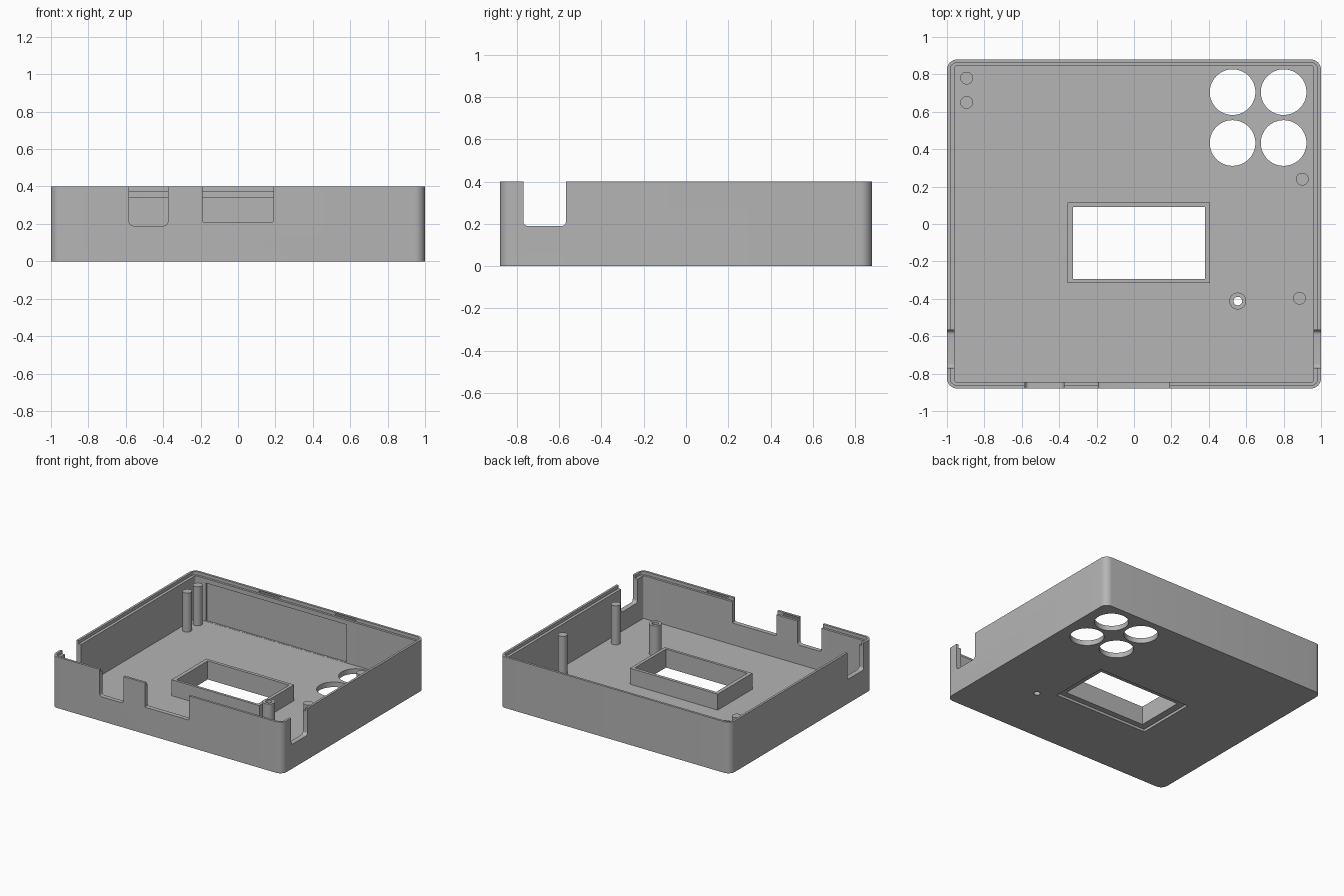
import bpy
import bmesh
import math

cube = bpy.data.objects.get("Cube")
if cube:
    bpy.data.objects.remove(cube, do_unlink=True)

GREY = (0.46, 0.46, 0.46, 1)
mat = bpy.data.materials.new("plain grey plastic")
mat.use_nodes = True
mat.diffuse_color = GREY
mat.node_tree.nodes["Principled BSDF"].inputs["Base Color"].default_value = GREY

HX, HY, HEIGHT = 1.0, 0.88, 0.4
FLOOR, WALL, LIP = 0.04, 0.04, 0.018


def finish(name, bm):
    bmesh.ops.recalc_face_normals(bm, faces=bm.faces)
    mesh = bpy.data.meshes.new(name)
    bm.to_mesh(mesh)
    bm.free()
    mesh.materials.append(mat)
    obj = bpy.data.objects.new(name, mesh)
    bpy.context.collection.objects.link(obj)
    return obj


def box(name, x0, x1, y0, y1, z0, z1, radius=0, axis=2, segments=8):
    """Block whose edges running along the given axis may be rounded."""
    bm = bmesh.new()
    bmesh.ops.create_cube(bm, size=1)
    for v in bm.verts:
        v.co.x = x1 if v.co.x > 0 else x0
        v.co.y = y1 if v.co.y > 0 else y0
        v.co.z = z1 if v.co.z > 0 else z0
    if radius:
        edges = [e for e in bm.edges
                 if abs((e.verts[0].co - e.verts[1].co)[axis]) > 1e-5]
        bmesh.ops.bevel(bm, geom=edges, offset=radius, segments=segments,
                        profile=0.5, affect='EDGES')
    return finish(name, bm)


def cylinder(name, x, y, radius, z0, z1, sides=48):
    bm = bmesh.new()
    bmesh.ops.create_cone(bm, cap_ends=True, segments=sides, radius1=radius,
                          radius2=radius, depth=z1 - z0)
    bmesh.ops.translate(bm, verts=bm.verts, vec=(x, y, (z0 + z1) / 2))
    return finish(name, bm)


def cut(target, *cutters):
    """Subtract the cutters, bake the result and delete them."""
    for cutter in cutters:
        mod = target.modifiers.new("cut", 'BOOLEAN')
        mod.operation, mod.solver, mod.object = 'DIFFERENCE', 'EXACT', cutter
    graph = bpy.context.evaluated_depsgraph_get()
    graph.update()
    baked = bpy.data.meshes.new_from_object(target.evaluated_get(graph))
    target.modifiers.clear()
    target.data = baked
    for cutter in cutters:
        bpy.data.objects.remove(cutter, do_unlink=True)


def smooth(obj):
    bpy.ops.object.select_all(action='DESELECT')
    obj.select_set(True)
    bpy.context.view_layer.objects.active = obj
    bpy.ops.object.shade_smooth_by_angle(angle=math.radians(30))


# Open tray with a thin raised lip
tray = box("tray", -HX, HX, -HY, HY, 0, HEIGHT, 0.055)
ix, iy = HX - WALL, HY - WALL + 0.005
lx, ly = HX - LIP, HY - LIP
cut(tray,
    box("cavity", -ix, ix, -iy, iy, FLOOR, 1, 0.012),
    box("lip_step", -lx, lx, -ly, ly, 0.375, 1, 0.035))

# Shallow pocket inside the back wall
cut(tray, box("pocket", -0.87, 0.35, iy - 0.02, iy + 0.014, FLOOR + 0.001, 0.34))

# Small catches in the front and back lips
for side in (-1, 1):
    for x in (-0.33, 0.33):
        y = side * ly
        cut(tray, box("catch", x - 0.09, x + 0.09, y - 0.008, y + 0.008, 0.38, 0.392))

# Connector notches in the front and side walls
cut(tray,
    box("port", -0.582, -0.375, -1, -0.8, 0.19, 0.6, 0.022, axis=1),
    box("wide_port", -0.19, 0.19, -1, -0.8, 0.21, 0.6, 0.006, axis=1, segments=3),
    box("left_slot", 0.9, 1.1, -0.77, -0.568, 0.19, 0.6, 0.022, axis=0),
    box("right_slot", -1.1, -0.9, -0.77, -0.568, 0.19, 0.6, 0.022, axis=0))

# Button holes
for x in (0.527, 0.8):
    for y in (0.433, 0.705):
        cut(tray, cylinder("button_hole", x, y, 0.122, -0.1, 0.1, 64))

# Display window, recessed on the underside
cut(tray,
    box("window", -0.325, 0.38, -0.295, 0.09, -0.1, 0.1),
    box("window_recess", -0.38, 0.43, -0.34, 0.14, -0.1, 0.02))

display_frame = box("display_frame", -0.355, 0.405, -0.315, 0.115, 0.03, 0.165)
cut(display_frame, box("window", -0.325, 0.38, -0.295, 0.09, -0.1, 0.3))

# Hollow boss with a hole through the floor
BOSS = (0.555, -0.412)
cut(tray, cylinder("boss_hole", *BOSS, 0.023, -0.1, 0.1))
boss = cylinder("boss", *BOSS, 0.045, 0.03, 0.275)
cut(boss, cylinder("boss_hole", *BOSS, 0.023, -0.1, 0.5))

# Support posts
posts = [cylinder("support_post", x, y, 0.034, 0.03, 0.345)
         for x, y in ((-0.895, 0.78), (-0.895, 0.65), (0.9, 0.24), (0.885, -0.397))]

for part in [tray, display_frame, boss] + posts:
    smooth(part)
